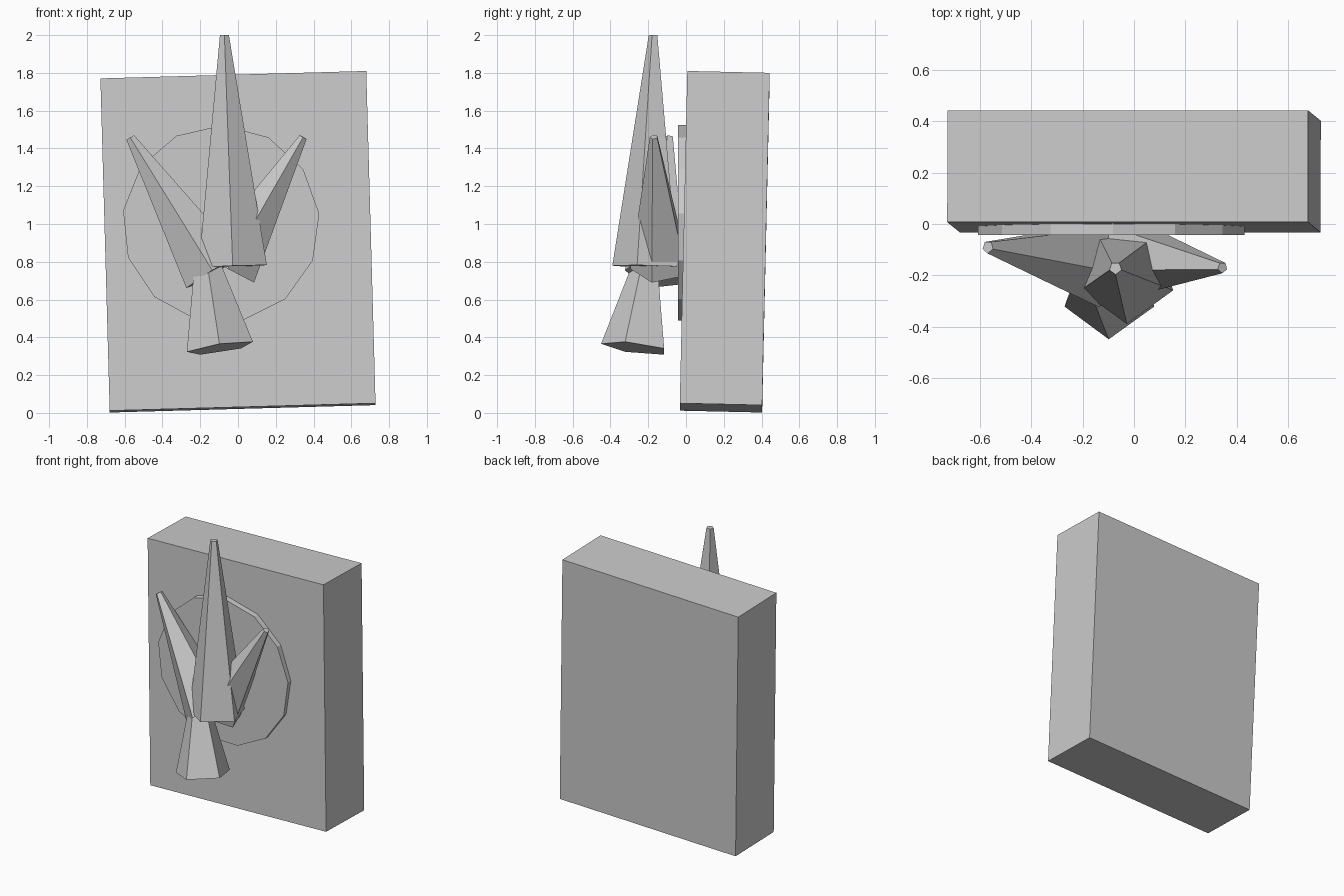
import bpy, bmesh, math
from mathutils import Matrix, Vector

if "Cube" in bpy.data.objects:
    bpy.data.objects.remove(bpy.data.objects["Cube"])

grey = bpy.data.materials.new("stone_grey")
grey.diffuse_color = (0.6, 0.6, 0.6, 1)
grey.use_nodes = True
grey.node_tree.nodes["Principled BSDF"].inputs["Base Color"].default_value = grey.diffuse_color


def finish(name, bm):
    mesh = bpy.data.meshes.new(name)
    bm.to_mesh(mesh)
    bm.free()
    mesh.materials.append(grey)
    obj = bpy.data.objects.new(name, mesh)
    bpy.context.collection.objects.link(obj)
    return obj


def frustum(name, base, tip, r_base, r_tip, sides=5, facing=(0, -1, 0), turn=0):
    """Flat-sided tapered prism from base to tip, first corner towards 'facing'."""
    base, tip = Vector(base), Vector(tip)
    z = (tip - base).normalized()
    f = Vector(facing)
    x = (f - f.dot(z) * z).normalized()
    y = z.cross(x)
    rot = Matrix((x, y, z)).transposed().to_4x4()
    bm = bmesh.new()
    bottom, top = [], []
    for i in range(sides):
        a = turn + 2 * math.pi * i / sides
        d = Vector((math.cos(a), math.sin(a), 0))
        bottom.append(bm.verts.new(base + rot @ (d * r_base)))
        top.append(bm.verts.new(tip + rot @ (d * r_tip)))
    for i in range(sides):
        j = (i + 1) % sides
        bm.faces.new((bottom[i], bottom[j], top[j], top[i]))
    bm.faces.new(bottom[::-1])
    bm.faces.new(top)
    return finish(name, bm)


# Slightly tilted backing block
bm = bmesh.new()
bmesh.ops.create_cube(bm, size=1)
bmesh.ops.scale(bm, vec=(1.408, 0.436, 1.76), verts=bm.verts)
tilt = Matrix.Rotation(math.radians(-1.6), 4, 'Y') @ Matrix.Rotation(math.radians(-1.3), 4, 'X')
bmesh.ops.transform(bm, matrix=Matrix.Translation((0, 0.205, 0.906)) @ tilt, verts=bm.verts)
finish("backing_block", bm)

# Thin thirteen-sided disc on the front of the block
frustum("round_plate", (-0.09, 0.03, 1.0), (-0.09, -0.043, 1.0), 0.523, 0.523,
        sides=13, facing=(1, 0, 0), turn=math.radians(6))

# Three upright spikes and the short flared stem below them
frustum("centre_spike", (-0.028, -0.20, 0.775), (-0.072, -0.172, 2.0), 0.19, 0.025)
frustum("left_spike", (-0.13, -0.15, 0.745), (-0.57, -0.09, 1.457), 0.175, 0.025)
frustum("right_spike", (-0.05, -0.13, 0.77), (0.345, -0.17, 1.46), 0.165, 0.022)
frustum("stem", (-0.095, -0.265, 0.343), (-0.18, -0.195, 0.90), 0.186, 0.043)
